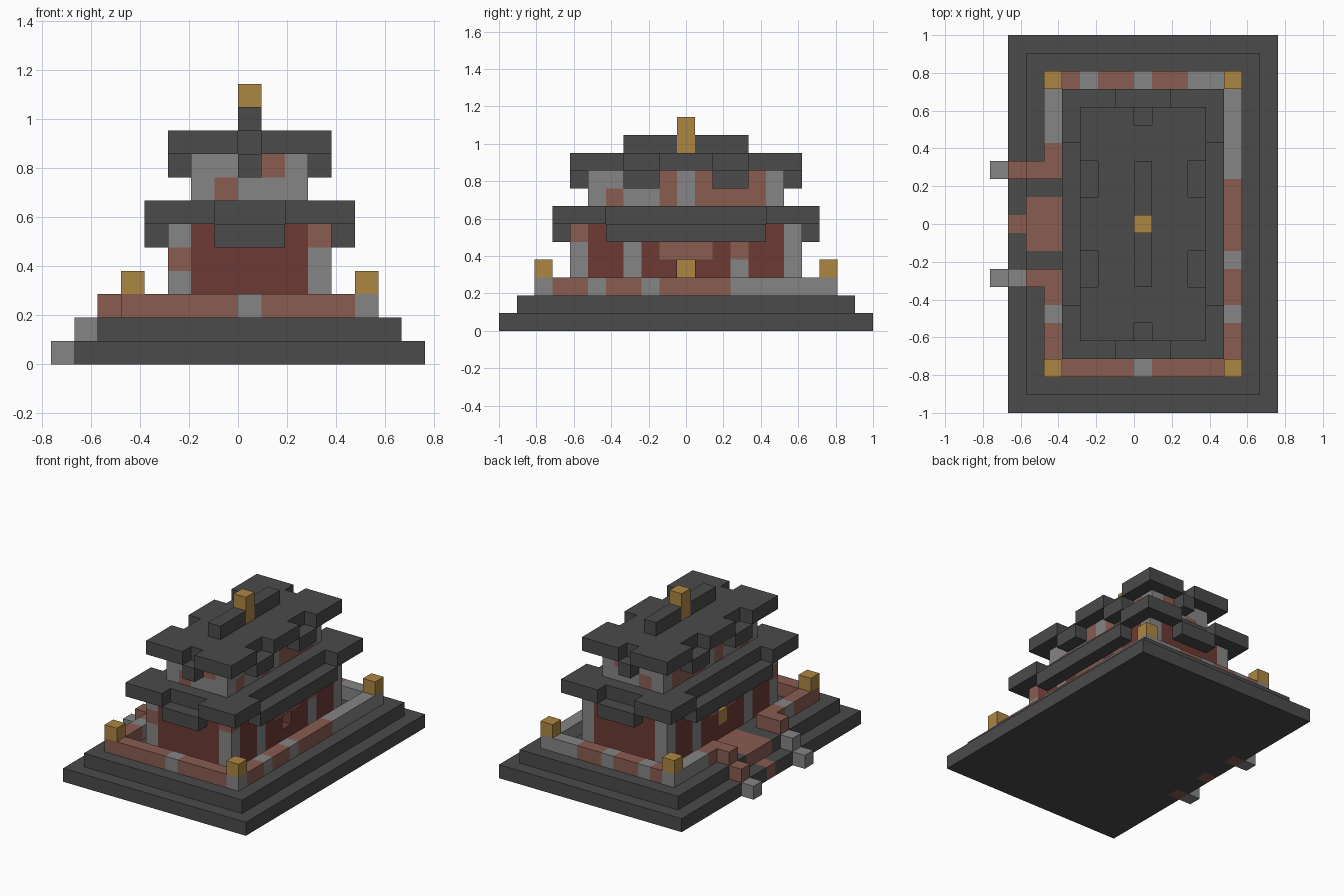
import bpy
import bmesh

cube = bpy.data.objects.get("Cube")
if cube:
    bpy.data.objects.remove(cube, do_unlink=True)

U = 2 / 21  # block size


def material(name, rgb):
    m = bpy.data.materials.new(name)
    m.use_nodes = True
    m.diffuse_color = (*rgb, 1)
    bsdf = m.node_tree.nodes["Principled BSDF"]
    bsdf.inputs["Base Color"].default_value = (*rgb, 1)
    bsdf.inputs["Roughness"].default_value = 0.9
    return m


MATS = {
    "D": material("dark slate", (0.07, 0.07, 0.07)),
    "G": material("grey stone", (0.235, 0.235, 0.235)),
    "B": material("brick", (0.25, 0.107, 0.083)),
    "R": material("dark red wall", (0.15, 0.042, 0.036)),
    "Y": material("gold", (0.42, 0.24, 0.055)),
}
KEYS = list(MATS)
blocks = {}  # (x, y, z) -> (part, colour)


def fill(part, xs, ys, zs, colour):
    """Fill an inclusive range of blocks."""
    for x in range(xs[0], xs[1] + 1):
        for y in range(ys[0], ys[1] + 1):
            for z in range(zs[0], zs[1] + 1):
                blocks[x, y, z] = (part, colour)


def slab(part, hx, hy, z0, z1, colour):
    fill(part, (-hx, hx), (-hy, hy), (z0, z1), colour)


def row(part, start, axis, colours):
    """A line of blocks along an axis, one letter each; a dot is a gap."""
    for i, c in enumerate(colours):
        p = list(start)
        p[axis] += i
        if c != ".":
            blocks[tuple(p)] = (part, c)


def roof(part, hx, hy, z, end_half, side_spans):
    """Slab whose rim drops one level along the middle stretches."""
    slab(part, hx, hy, z, z, "D")
    dropped = [(x, s * hy) for x in range(-end_half, end_half + 1) for s in (-1, 1)]
    for a, b in side_spans:
        dropped += [(s * hx, y) for y in range(a, b + 1) for s in (-1, 1)]
    for x, y in dropped:
        del blocks[x, y, z]
        blocks[x, y, z - 1] = (part, "D")


# Stepped base
slab("lower_base", 7, 10, 0, 0, "D")
slab("upper_base", 6, 9, 1, 1, "D")

# Entrance path and stair rails
fill("entrance_path", (-6, -4), (-1, 1), (1, 1), "B")
fill("entrance_path", (-7, -7), (0, 0), (0, 0), "B")
for y, step in ((3, "B"), (-3, "G")):
    blocks[-7, y, 0] = ("stair_rail", "B")
    blocks[-8, y, 0] = ("stair_rail", "G")
    blocks[-7, y, 1] = ("stair_rail", step)
    blocks[-6, y, 2] = ("stair_rail", "B")

# Courtyard wall with corner lamps
row("courtyard_wall", (5, -8, 2), 1, "GBBGBBGBBBBGGGGGG")
row("courtyard_wall", (-5, -8, 2), 1, "BBBGBB.....BBGGGG")
row("courtyard_wall", (-4, -8, 2), 0, "BBBBGBBBB")
row("courtyard_wall", (-4, 8, 2), 0, "BGBBGBBGG")
for x in (-5, 5):
    for y in (-8, 8):
        blocks[x, y, 3] = ("corner_lamp", "Y")

# Main hall with stone posts
slab("main_hall", 3, 6, 2, 5, "R")
for x in (-3, 3):
    for y in (-6, -3, 3, 6):
        fill("hall_post", (x, x), (y, y), (2, 5), "G")
    fill("door_arch", (x, x), (-1, 1), (4, 4), "B")
for p in ((-3, -6, 4), (3, -6, 5), (3, 3, 4)):
    blocks[p] = ("hall_post", "B")

# Passage through the hall with a lantern in the doorway
for x in range(-3, 4):
    del blocks[x, 0, 3]
del blocks[-3, 0, 4]
blocks[-3, 0, 3] = ("door_lantern", "Y")

roof("lower_roof", 4, 7, 6, 1, [(-4, 4)])

# Upper storey
slab("upper_storey", 2, 5, 7, 8, "G")
for x in (-2, 2):
    row("upper_storey", (x, -5, 7), 1, "GBGGBGBBBBG")
    row("upper_storey", (x, -5, 8), 1, "GGGGBGBBBBG")
for y in (-5, 5):
    row("upper_storey", (-2, y, 7), 0, "GBGGG")
    row("upper_storey", (-2, y, 8), 0, "GGGBG")

roof("upper_roof", 3, 6, 9, 0, [(-3, -2), (2, 3)])

# Ridge and finial
fill("roof_ridge", (0, 0), (-3, 3), (10, 10), "D")
fill("finial", (0, 0), (0, 0), (10, 11), "Y")


def build(part):
    """Make one mesh from the exposed faces of a part's blocks."""
    bm = bmesh.new()
    for cell, (name, colour) in blocks.items():
        if name != part:
            continue
        low = [cell[0], cell[1] - 0.5, cell[2]]
        for axis in range(3):
            for side in (0, 1):
                near = list(cell)
                near[axis] += 2 * side - 1
                if tuple(near) in blocks:
                    continue
                a, b = (axis + 1) % 3, (axis + 2) % 3
                verts = []
                for i, j in ((0, 0), (1, 0), (1, 1), (0, 1)):
                    p = list(low)
                    p[axis] += side
                    p[a] += i
                    p[b] += j
                    verts.append(bm.verts.new([c * U for c in p]))
                face = bm.faces.new(verts if side else verts[::-1])
                face.material_index = KEYS.index(colour)
    bmesh.ops.remove_doubles(bm, verts=bm.verts, dist=U / 100)
    bmesh.ops.dissolve_limit(bm, angle_limit=0.01, verts=bm.verts,
                             edges=bm.edges, delimit={"MATERIAL"})
    mesh = bpy.data.meshes.new(part)
    bm.to_mesh(mesh)
    bm.free()
    for m in MATS.values():
        mesh.materials.append(m)
    bpy.context.collection.objects.link(bpy.data.objects.new(part, mesh))


for part in sorted({name for name, _ in blocks.values()}):
    build(part)
